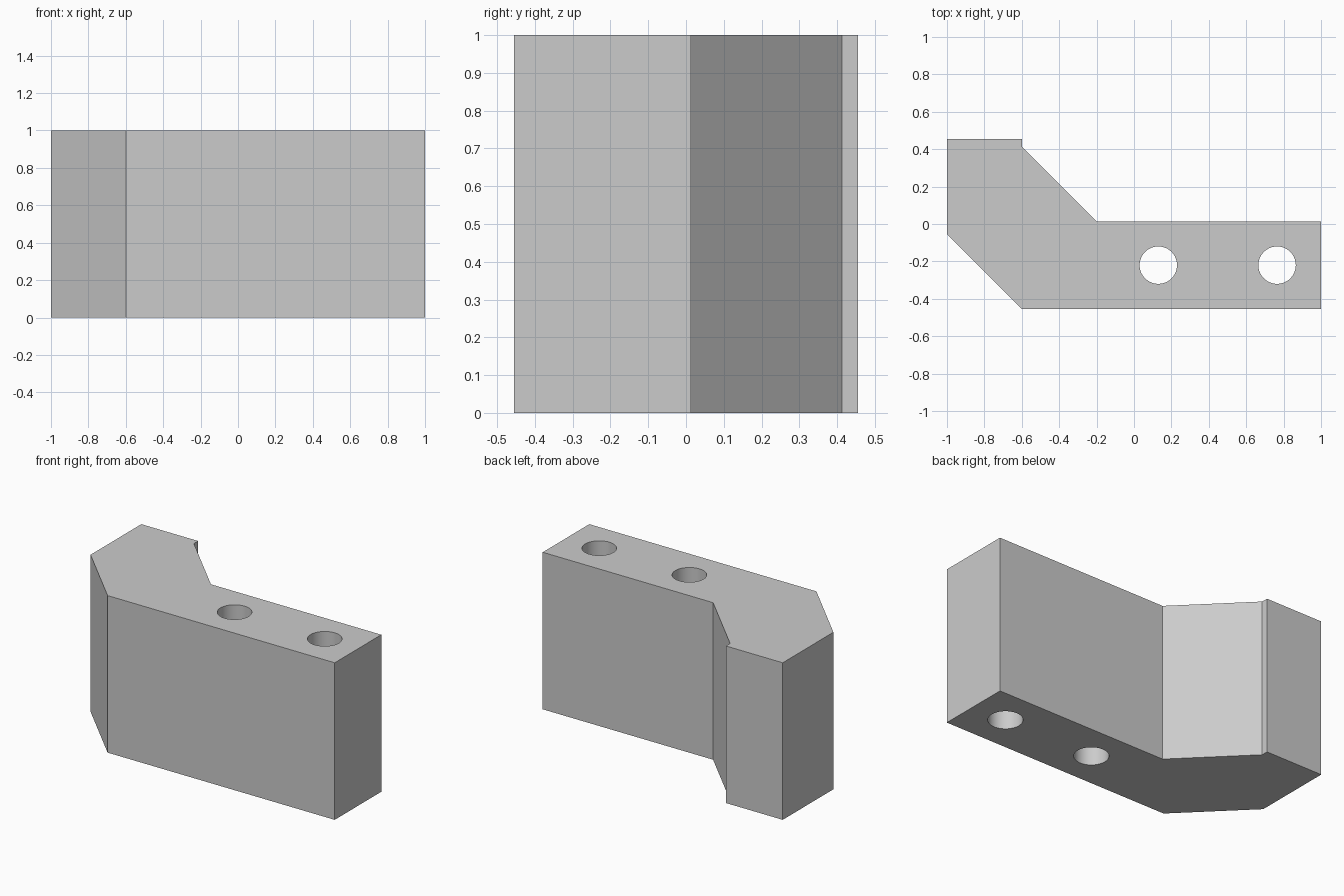
import bpy
import bmesh

if "Cube" in bpy.data.objects:
    bpy.data.objects.remove(bpy.data.objects["Cube"], do_unlink=True)

HEIGHT = 1.0
HALF_DEPTH = 0.455
HOLE_RADIUS = 0.1
HOLE_Y = -0.22
HOLE_XS = (0.13, 0.765)

# Plain grey finish
grey = bpy.data.materials.new("light grey")
grey.use_nodes = True
colour = (0.6, 0.6, 0.6, 1)
grey.diffuse_color = colour
grey.node_tree.nodes["Principled BSDF"].inputs["Base Color"].default_value = colour

# Cranked block, extruded from its plan outline
outline = [(-1, -0.055), (-0.6, -HALF_DEPTH), (1, -HALF_DEPTH), (1, 0.013),
           (-0.2, 0.013), (-0.6, 0.413), (-0.6, HALF_DEPTH), (-1, HALF_DEPTH)]
mesh = bpy.data.meshes.new("angled_block")
bm = bmesh.new()
base = bm.faces.new([bm.verts.new((x, y, 0)) for x, y in outline])
raised = bmesh.ops.extrude_face_region(bm, geom=[base])["geom"]
bmesh.ops.translate(bm, vec=(0, 0, HEIGHT),
                    verts=[g for g in raised if isinstance(g, bmesh.types.BMVert)])
bmesh.ops.recalc_face_normals(bm, faces=bm.faces)
bm.to_mesh(mesh)
bm.free()
mesh.materials.append(grey)
block = bpy.data.objects.new("angled_block", mesh)
bpy.context.collection.objects.link(block)

# Two vertical bolt holes, cut right through
for x in HOLE_XS:
    bpy.ops.mesh.primitive_cylinder_add(vertices=64, radius=HOLE_RADIUS,
                                        depth=HEIGHT * 1.5,
                                        location=(x, HOLE_Y, HEIGHT / 2))
    cutter = bpy.context.object
    cutter.name = "hole_cutter"
    cutter.hide_render = True
    cutter.data.materials.append(grey)
    cut = block.modifiers.new("bolt hole", 'BOOLEAN')
    cut.operation = 'DIFFERENCE'
    cut.solver = 'EXACT'
    cut.object = cutter
    bpy.ops.object.select_all(action='DESELECT')
    block.select_set(True)
    bpy.context.view_layer.objects.active = block
    bpy.ops.object.modifier_apply(modifier=cut.name)
    bpy.data.objects.remove(cutter, do_unlink=True)

# Smooth hole walls, crisp block edges
bpy.ops.object.shade_smooth_by_angle()
